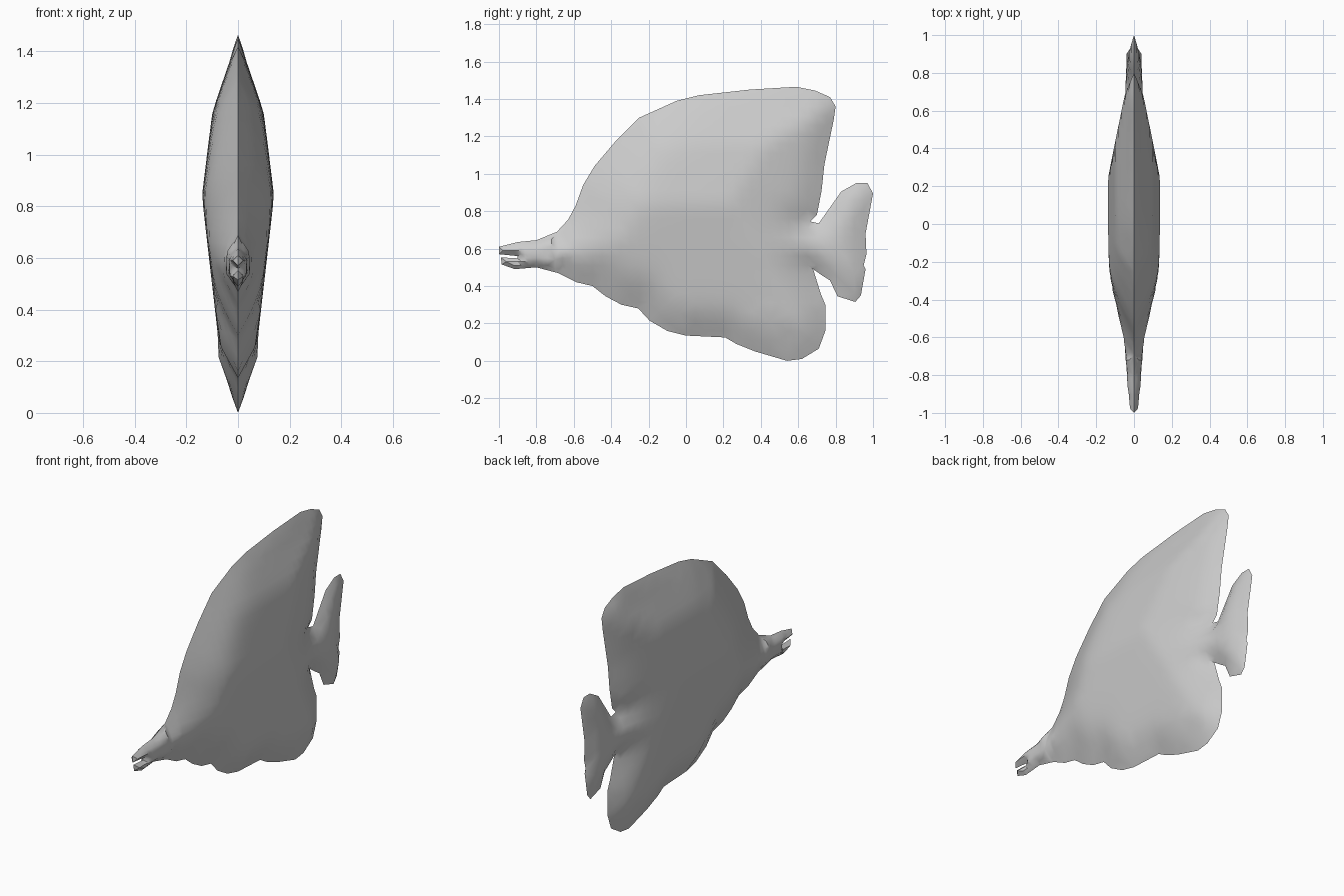
import bpy, bmesh
from mathutils import Vector
from mathutils.geometry import delaunay_2d_cdt, intersect_point_line

cube = bpy.data.objects.get("Cube")
if cube:
    bpy.data.objects.remove(cube)

grey = bpy.data.materials.new("plain_grey")
grey.use_nodes = True
grey.diffuse_color = (0.6, 0.6, 0.6, 1)
grey.node_tree.nodes["Principled BSDF"].inputs["Base Color"].default_value = (0.6, 0.6, 0.6, 1)

# Side profile (y, z): upper jaw, back, dorsal fin, tail, anal fin, belly, lower jaw
OUTLINE = [Vector(p) for p in [
    (-1, .61), (-.9, .635), (-.8, .645), (-.69, .69), (-.63, .755), (-.59, .83), (-.55, .94),
    (-.49, 1.04), (-.38, 1.17), (-.25, 1.30), (-.05, 1.39), (.07, 1.42), (.34, 1.45),
    (.59, 1.465), (.69, 1.445), (.77, 1.41), (.80, 1.36), (.79, 1.29), (.74, 1.05),
    (.725, .91), (.70, .78), (.665, .745),
    (.71, .735), (.83, .905), (.91, .95), (.97, .95), (1, .895), (.96, .68), (.965, .57),
    (.95, .51), (.96, .49), (.935, .35), (.905, .315), (.81, .345), (.77, .43), (.73, .455),
    (.68, .49), (.72, .36), (.745, .30), (.745, .16), (.71, .065), (.62, .01), (.54, 0),
    (.37, .05), (.27, .09), (.21, .125), (0, .135), (-.10, .16), (-.195, .215), (-.255, .28),
    (-.345, .30), (-.43, .345), (-.5, .40), (-.585, .42), (-.68, .468), (-.8, .50),
    (-.915, .49), (-.985, .515), (-.99, .553), (-.90, .548), (-.90, .56), (-1, .57)]]

# Largest half thickness along the length and up the height
ALONG = [(-1, .025), (-.95, .03), (-.75, .04), (-.58, .065), (-.26, .14), (.24, .14),
         (.6, .068), (.66, .06), (.7, .046), (.84, .042), (1, .004)]
UP = [(0, .004), (.2, .067), (.84, .14), (1.17, .1), (1.37, .03), (1.47, .003)]
# Raised fin roots and cheek: position and half thickness
BUMPS = [(Vector((-.03, .255)), .066), (Vector((.45, .215)), .075),
         (Vector((.9, .465)), .04), (Vector((-.7, .54)), .046)]


def lerp(table, t):
    for (a, va), (b, vb) in zip(table, table[1:]):
        if t <= b:
            return va + (vb - va) * max(0, (t - a) / (b - a))
    return table[-1][1]


def edge_distance(p):
    best = 9
    for a, b in zip(OUTLINE, OUTLINE[1:] + OUTLINE[:1]):
        q, t = intersect_point_line(p, a, b)
        q = a if t < 0 else b if t > 1 else q
        best = min(best, (p - q.to_2d()).length)
    return best


def inside(p):
    hit = False
    for a, b in zip(OUTLINE, OUTLINE[1:] + OUTLINE[:1]):
        if (a.y > p.y) != (b.y > p.y) and p.x < a.x + (p.y - a.y) * (b.x - a.x) / (b.y - a.y):
            hit = not hit
    return hit


def half_width(p):
    for q, w in BUMPS:
        if (p - q).length < 1e-4:
            return w
    d = edge_distance(p)
    if d < 1e-4:
        return 0
    limit = min(lerp(ALONG, p.x), lerp(UP, p.y))
    slope = 1.0 if p.x < -.7 else .5
    return (limit ** -6 + (slope * d) ** -6) ** (-1 / 6)


# Interior points: finer on the snout, cleared around the raised points
points = OUTLINE + [q for q, w in BUMPS]
for step, y0, y1 in ((.02, -1, -.62), (.05, -.6, 1)):
    for i in range(int((y1 - y0) / step) + 1):
        for j in range(int(1.47 / step) + 1):
            p = Vector((y0 + i * step, j * step + .01))
            if (inside(p) and edge_distance(p) > step * .55
                    and all((p - q).length > (.08 if q.x > -.5 else .04) for q, w in BUMPS)):
                points.append(p)
result = delaunay_2d_cdt(points, [], [list(range(len(OUTLINE)))], 1, 1e-5)

# Left half of the fish, mirrored across the middle
bm = bmesh.new()
verts = [bm.verts.new((half_width(p), p.x, p.y)) for p in result[0]]
for f in result[2]:
    bm.faces.new([verts[i] for i in f])
mesh = bpy.data.meshes.new("fish_body")
bm.to_mesh(mesh)
bm.free()
mesh.materials.append(grey)
fish = bpy.data.objects.new("fish_body", mesh)
bpy.context.collection.objects.link(fish)
bpy.context.view_layer.objects.active = fish
fish.select_set(True)
mirror = fish.modifiers.new("mirror", 'MIRROR')
mirror.use_clip = True
mirror.merge_threshold = .0005
bpy.ops.object.modifier_apply(modifier="mirror")
bpy.ops.object.shade_smooth_by_angle(angle=.6)
